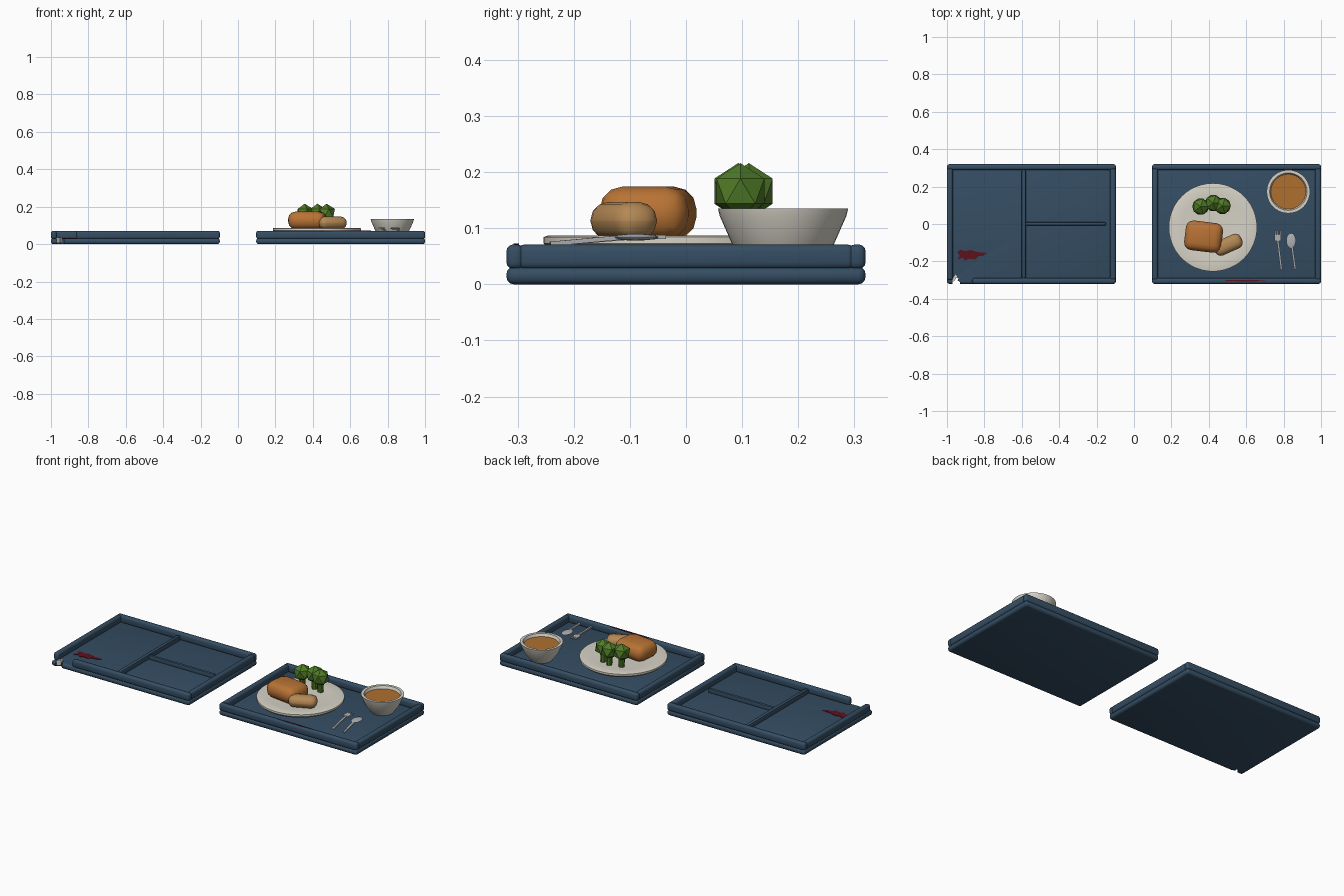
import bpy, bmesh, math
from mathutils import Vector, Matrix

if "Cube" in bpy.data.objects:
    bpy.data.objects.remove(bpy.data.objects["Cube"])


def material(name, rgb):
    m = bpy.data.materials.new(name)
    m.diffuse_color = (*rgb, 1)
    m.use_nodes = True
    m.node_tree.nodes["Principled BSDF"].inputs["Base Color"].default_value = m.diffuse_color
    return m


NAVY = material("navy_plastic", (0.035, 0.075, 0.125))
CHINA = material("china", (0.68, 0.65, 0.57))
BROWN = material("roast", (0.48, 0.17, 0.035))
TAN = material("potato_skin", (0.46, 0.25, 0.09))
SOUP = material("broth", (0.43, 0.16, 0.03))
GREEN = material("green", (0.08, 0.2, 0.02))
STEEL = material("steel", (0.42, 0.44, 0.46))
RED = material("dark_red", (0.11, 0.006, 0.012))


def finish(name, bm, mat, smooth=None):
    bmesh.ops.recalc_face_normals(bm, faces=bm.faces)
    me = bpy.data.meshes.new(name)
    bm.to_mesh(me)
    bm.free()
    ob = bpy.data.objects.new(name, me)
    bpy.context.collection.objects.link(ob)
    if mat:
        me.materials.append(mat)
    if smooth:
        bpy.ops.object.select_all(action='DESELECT')
        ob.select_set(True)
        bpy.context.view_layer.objects.active = ob
        bpy.ops.object.shade_smooth_by_angle(angle=math.radians(smooth))
    return ob


def box(name, lo, hi, mat, bevel=0, segs=3, rot=0):
    lo, hi = Vector(lo), Vector(hi)
    bm = bmesh.new()
    bmesh.ops.create_cube(bm, size=1)
    bmesh.ops.scale(bm, vec=hi - lo, verts=bm.verts)
    if bevel:
        bmesh.ops.bevel(bm, geom=bm.edges[:], offset=bevel, segments=segs,
                        profile=0.5, affect='EDGES', clamp_overlap=True)
    bm.transform(Matrix.Translation((lo + hi) / 2) @ Matrix.Rotation(math.radians(rot), 4, 'Z'))
    return finish(name, bm, mat, 35 if bevel else None)


def lathe(name, profile, centre, mat, steps=40):
    bm = bmesh.new()
    vs = [bm.verts.new((r, 0, z)) for r, z in profile]
    es = [bm.edges.new(p) for p in zip(vs, vs[1:])]
    bmesh.ops.spin(bm, geom=vs + es, cent=(0, 0, 0), axis=(0, 0, 1),
                   angle=2 * math.pi, steps=steps)
    bmesh.ops.remove_doubles(bm, verts=bm.verts, dist=1e-5)
    bm.transform(Matrix.Translation((*centre, 0)))
    return finish(name, bm, mat, 35)


def prism(name, outline, z0, z1, mat):
    bm = bmesh.new()
    f = bm.faces.new([bm.verts.new((x, y, z0)) for x, y in outline])
    r = bmesh.ops.extrude_face_region(bm, geom=[f])
    bmesh.ops.translate(bm, vec=(0, 0, z1 - z0),
                        verts=[v for v in r['geom'] if isinstance(v, bmesh.types.BMVert)])
    return finish(name, bm, mat)


def strip(name, p, q, width, thick, mat):
    p, q = Vector(p), Vector(q)
    bm = bmesh.new()
    bmesh.ops.create_cube(bm, size=1)
    bmesh.ops.scale(bm, vec=(width, (q - p).length, thick), verts=bm.verts)
    bm.transform(Matrix.Translation((p + q) / 2) @ (q - p).to_track_quat('Y', 'Z').to_matrix().to_4x4())
    return finish(name, bm, mat)


# Trays: slab plus four rounded rim bars; the left one has a broken front corner
def tray(side, x0, x1, front_start):
    slab = box(side + "_tray_base", (x0, -0.32, 0), (x1, 0.32, 0.031), NAVY, 0.013)
    for n, a, y in (("front", front_start, -0.32), ("back", x0, 0.289)):
        box(f"{side}_tray_{n}_rim", (a, y, 0.027), (x1, y + 0.031, 0.071), NAVY, 0.012)
    for n, x in (("left", x0), ("right", x1 - 0.031)):
        box(f"{side}_tray_{n}_rim", (x, -0.3, 0.027), (x + 0.031, 0.3, 0.071), NAVY, 0.012)
    return slab


left_base = tray("left", -1, -0.097, -0.865)
tray("right", 0.097, 1, 0.097)

# Broken corner notch and its pale exposed edge
cutter = prism("corner_cutter", [(-0.968, -0.34), (-0.972, -0.31), (-0.957, -0.298), (-0.95, -0.283),
                                 (-0.938, -0.29), (-0.943, -0.302), (-0.93, -0.31), (-0.928, -0.34)],
               -0.02, 0.06, None)
cutter.hide_render = True
cutter.hide_viewport = True
mod = left_base.modifiers.new("notch", 'BOOLEAN')
mod.operation = 'DIFFERENCE'
mod.object = cutter
prism("broken_edge", [(-0.972, -0.312), (-0.957, -0.3), (-0.95, -0.286), (-0.94, -0.292),
                      (-0.953, -0.27), (-0.965, -0.285)], 0.008, 0.036, CHINA)

# Left tray compartment dividers
box("long_divider", (-0.602, -0.29, 0.027), (-0.578, 0.29, 0.058), NAVY, 0.008, 2)
box("short_divider", (-0.58, -0.008, 0.027), (-0.15, 0.01, 0.055), NAVY, 0.006, 2)

# Stains
prism("floor_stain", [(-0.945, -0.15), (-0.93, -0.137), (-0.9, -0.145), (-0.875, -0.138), (-0.84, -0.15),
                      (-0.785, -0.155), (-0.81, -0.172), (-0.83, -0.172), (-0.85, -0.19), (-0.88, -0.186),
                      (-0.905, -0.195), (-0.915, -0.18), (-0.945, -0.19), (-0.932, -0.17)],
      0.03, 0.0335, RED)
prism("rim_streak", [(0.46, -0.302), (0.53, -0.299), (0.62, -0.298), (0.71, -0.303),
                     (0.63, -0.307), (0.54, -0.306)], 0.068, 0.0725, RED)

# Plate and bowl of soup
lathe("plate", [(0, 0.031), (0.15, 0.031), (0.225, 0.062), (0.236, 0.073), (0.236, 0.084),
                (0.228, 0.087), (0.17, 0.081), (0, 0.081)], (0.422, -0.018), CHINA, 48)
lathe("bowl", [(0, 0.031), (0.06, 0.031), (0.091, 0.072), (0.113, 0.122), (0.116, 0.135),
               (0.1, 0.135), (0.092, 0.115), (0.06, 0.06), (0, 0.055)], (0.825, 0.173), CHINA)
lathe("soup", [(0, 0.1), (0.087, 0.1), (0.094, 0.119), (0, 0.119)], (0.825, 0.173), SOUP)

# Main course
box("roast", (0.272, -0.147, 0.08), (0.472, 0.012, 0.174), BROWN, 0.04, 3, -7)
box("potato", (0.424, -0.152, 0.08), (0.582, -0.07, 0.147), TAN, 0.032, 3, 24)

# Broccoli florets
for i, (x, y) in enumerate(((0.356, 0.093), (0.424, 0.112), (0.473, 0.097))):
    bm = bmesh.new()
    bmesh.ops.create_icosphere(bm, subdivisions=1, radius=0.05,
                               matrix=Matrix.Translation((x, y, 0.166)))
    finish(f"broccoli_head_{i + 1}", bm, GREEN)
    lathe(f"broccoli_stem_{i + 1}", [(0, 0.08), (0.016, 0.08), (0.018, 0.15), (0, 0.15)], (x, y), GREEN, 8)

# Fork
strip("fork_handle", (0.788, -0.242, 0.072), (0.768, -0.08, 0.085), 0.011, 0.008, STEEL)
box("fork_head", (0.75, -0.09, 0.08), (0.785, -0.055, 0.089), STEEL)
for i in range(3):
    x = 0.75 + i * 0.0135
    box(f"fork_tine_{i + 1}", (x, -0.056, 0.081), (x + 0.008, -0.036, 0.088), STEEL)

# Spoon
strip("spoon_handle", (0.862, -0.242, 0.072), (0.842, -0.1, 0.085), 0.011, 0.008, STEEL)
bm = bmesh.new()
bmesh.ops.create_uvsphere(bm, u_segments=20, v_segments=10, radius=1)
bm.transform(Matrix.Translation((0.84, -0.09, 0.084)) @ Matrix.Diagonal((0.026, 0.041, 0.006, 1)))
finish("spoon_bowl", bm, STEEL, 40)
